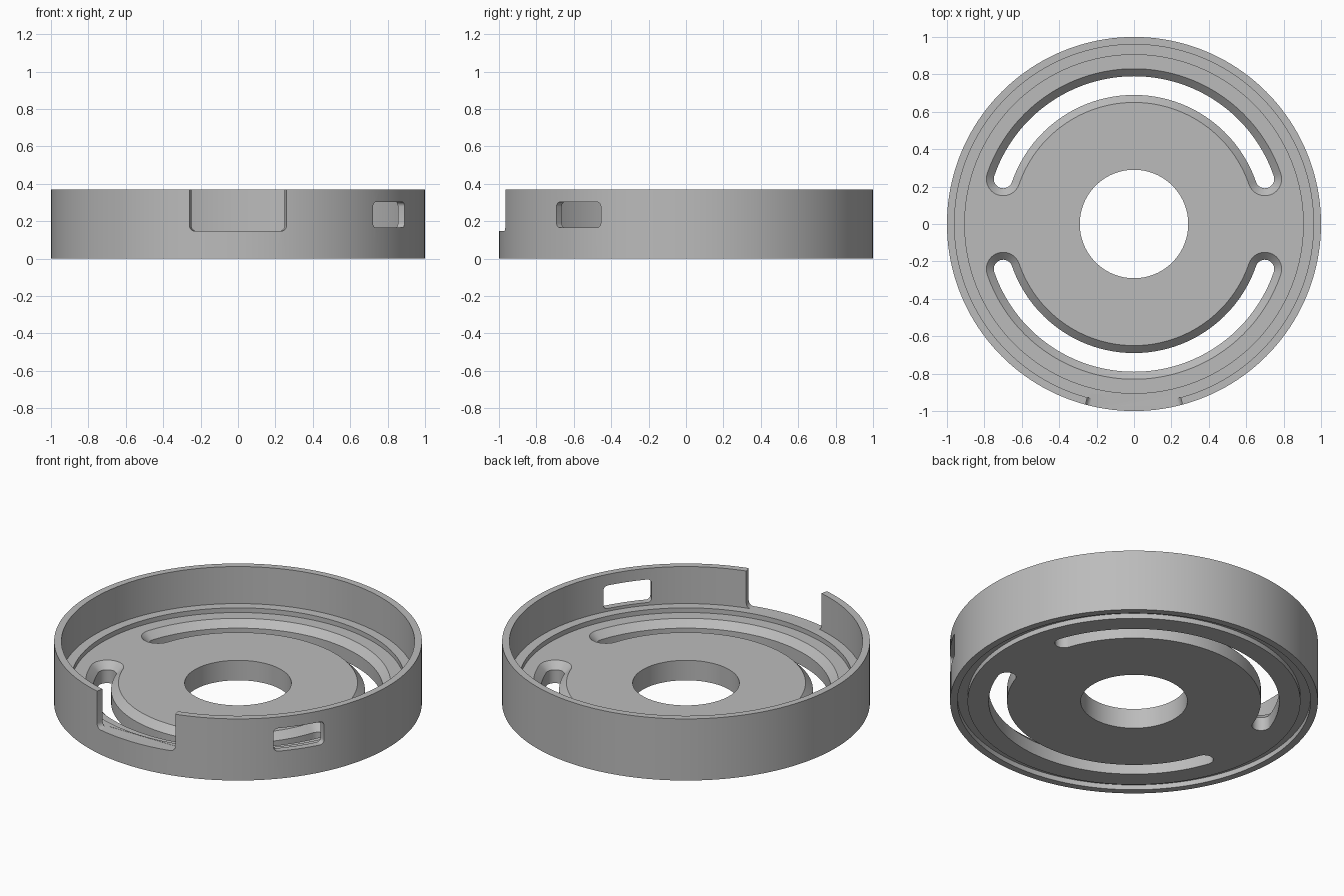
import bpy, bmesh, math

cube = bpy.data.objects.get("Cube")
if cube:
    bpy.data.objects.remove(cube, do_unlink=True)

TAU = 2 * math.pi
SEGMENTS = 160

grey = bpy.data.materials.new("plain grey")
grey.use_nodes = True
colour = (0.5, 0.5, 0.5, 1)
grey.diffuse_color = colour
grey.node_tree.nodes["Principled BSDF"].inputs["Base Color"].default_value = colour


def loft(name, rings, wrap=False):
    """Skin closed rings of points; either cap the ends or join last to first."""
    bm = bmesh.new()
    loops = [[bm.verts.new(p) for p in ring] for ring in rings]
    pairs = list(zip(loops, loops[1:]))
    if wrap:
        pairs.append((loops[-1], loops[0]))
    else:
        bm.faces.new(loops[0])
        bm.faces.new(loops[-1])
    for a, b in pairs:
        for i in range(len(a)):
            j = (i + 1) % len(a)
            bm.faces.new((a[i], a[j], b[j], b[i]))
    bmesh.ops.recalc_face_normals(bm, faces=bm.faces)
    mesh = bpy.data.meshes.new(name)
    bm.to_mesh(mesh)
    bm.free()
    obj = bpy.data.objects.new(name, mesh)
    bpy.context.collection.objects.link(obj)
    return obj


def polar(r, a, z):
    return (r * math.cos(a), r * math.sin(a), z)


def slot_ring(half_width, z, middle, r=0.74, reach=math.radians(71)):
    """Outline of a curved slot with round ends."""
    pts = []
    for i in range(65):
        pts.append(polar(r + half_width, middle - reach + 2 * reach * i / 64, z))
    for side, radius in ((1, r - half_width), (-1, r + half_width)):
        end = middle + side * reach
        cx, cy, _ = polar(r, end, z)
        start = end if side == 1 else end + math.pi
        for i in range(1, 16):
            dx, dy, _ = polar(half_width, start + math.pi * i / 16, z)
            pts.append((cx + dx, cy + dy, z))
        if side == 1:
            for i in range(65):
                pts.append(polar(radius, middle + reach - 2 * reach * i / 64, z))
    return pts


def window_ring(r, middle, half_angle, low, high, corner):
    """Rounded rectangle facing outward, at distance r from the axis."""
    pts = []
    half = r * math.tan(half_angle)
    ux, uy = -math.sin(middle), math.cos(middle)
    corners = ((1, high), (-1, high), (-1, low), (1, low))
    for k, (side, edge) in enumerate(corners):
        cz = edge - corner if edge == high else edge + corner
        for i in range(7):
            a = (k + i / 6) * math.pi / 2
            t = side * (half - corner) + corner * math.cos(a)
            x, y, _ = polar(r, middle, 0)
            pts.append((x + ux * t, y + uy * t, cz + corner * math.sin(a)))
    return pts


# Revolved body: hub floor, seat ledge, outer wall and groove underneath
profile = [(0.29, 0), (0.905, 0), (0.905, 0.03), (0.96, 0.03), (0.96, 0), (1, 0),
           (1, 0.37), (0.96, 0.37), (0.96, 0.148), (0.905, 0.148), (0.905, 0.12), (0.29, 0.12)]
body = loft("ring_housing", [[polar(r, TAU * i / SEGMENTS, z) for r, z in profile]
                             for i in range(SEGMENTS)], wrap=True)
body.data.materials.append(grey)

# Two curved slots, countersunk from above
slot_levels = [(0.05, -0.1), (0.05, 0.08), (0.09, 0.12), (0.1, 0.13)]
cutters = [loft("slot_cutter", [slot_ring(w, z, side * math.pi / 2) for w, z in slot_levels])
           for side in (1, -1)]

# Front notch and the small side window
openings = [("notch_cutter", -90, 15.05, 0.147, 0.6, 0.03),
            ("window_cutter", -35.45, 8.35, 0.165, 0.303, 0.025)]
for name, middle, half, low, high, corner in openings:
    cutters.append(loft(name, [window_ring(r, math.radians(middle), math.radians(half),
                                           low, high, corner) for r in (0.91, 1.1)]))

# Cut the openings and drop the cutters
bpy.context.view_layer.objects.active = body
for cutter in cutters:
    cutter.hide_render = True
    cut = body.modifiers.new("opening", 'BOOLEAN')
    cut.operation = 'DIFFERENCE'
    cut.solver = 'EXACT'
    cut.object = cutter
    bpy.ops.object.modifier_apply(modifier=cut.name)
    bpy.data.objects.remove(cutter, do_unlink=True)

# Smooth the round walls, keep the rims crisp
for obj in bpy.context.selected_objects:
    obj.select_set(False)
body.select_set(True)
bpy.ops.object.shade_smooth_by_angle(angle=math.radians(30))
